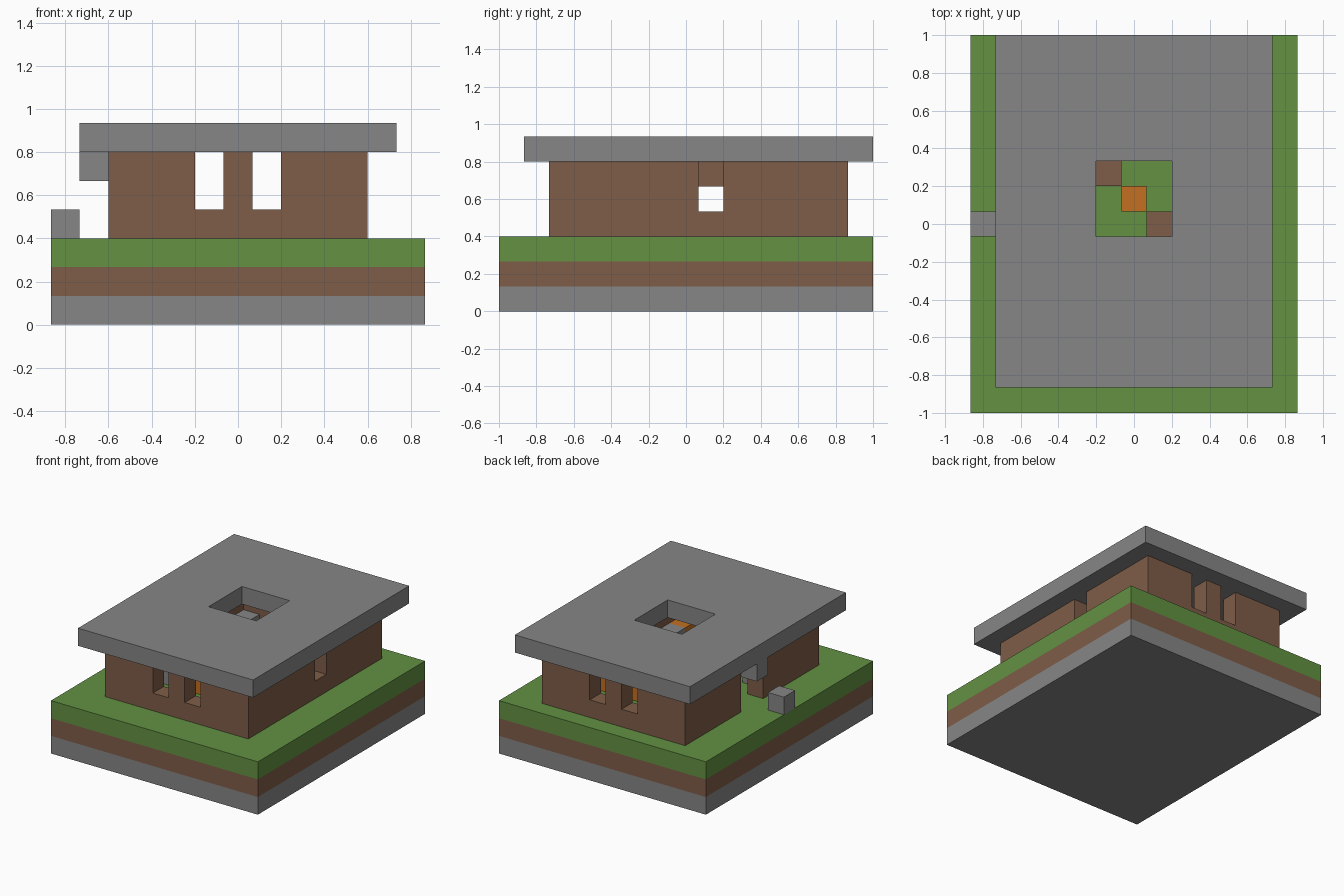
import bpy
import bmesh
from mathutils import Vector

cube = bpy.data.objects.get("Cube")
if cube:
    bpy.data.objects.remove(cube, do_unlink=True)

UNIT = 2 / 15                       # one block
CENTRE = Vector((6.5, 7.5, 0))      # plot centre in blocks


def make_material(name, rgb):
    mat = bpy.data.materials.new(name)
    mat.use_nodes = True
    mat.diffuse_color = (*rgb, 1)
    mat.node_tree.nodes["Principled BSDF"].inputs["Base Color"].default_value = (*rgb, 1)
    return mat


stone = make_material("stone_grey", (0.24, 0.24, 0.24))
earth = make_material("earth_brown", (0.21, 0.11, 0.065))
grass = make_material("grass_green", (0.125, 0.285, 0.055))
ember = make_material("ember_orange", (0.55, 0.16, 0.015))


def block(name, low, high, mat=None):
    """Box between two corners given in block units."""
    low, high = Vector(low), Vector(high)
    bm = bmesh.new()
    bmesh.ops.create_cube(bm, size=1)
    for v in bm.verts:
        corner = Vector(h if c > 0 else l for c, l, h in zip(v.co, low, high))
        v.co = (corner - CENTRE) * UNIT
    mesh = bpy.data.meshes.new(name)
    bm.to_mesh(mesh)
    bm.free()
    obj = bpy.data.objects.new(name, mesh)
    bpy.context.collection.objects.link(obj)
    if mat:
        mesh.materials.append(mat)
    return obj


def cut(target, low, high):
    """Carve a box out of the target."""
    cutter = block("cutter", low, high)
    cutter.hide_render = True
    mod = target.modifiers.new("opening", "BOOLEAN")
    mod.operation = "DIFFERENCE"
    mod.solver = "EXACT"
    mod.object = cutter
    bpy.context.view_layer.objects.active = target
    bpy.ops.object.modifier_apply(modifier=mod.name)
    bpy.data.objects.remove(cutter, do_unlink=True)


# Layered ground
for level, (name, mat) in enumerate((("stone_layer", stone), ("soil_layer", earth), ("grass_layer", grass))):
    block(name, (0, 0, level), (13, 15, level + 1), mat)

# House walls: hollow, with windows front and back, one side window and a doorway
walls = block("walls", (2, 2, 3), (11, 14, 6), earth)
cut(walls, (3, 3, 2), (10, 13, 7))
for x in (5, 7):
    cut(walls, (x, 1, 4), (x + 1, 15, 7))
cut(walls, (9.5, 8, 4), (12, 9, 7))
cut(walls, (1, 7, 2), (3.5, 9, 5))

# Flat roof with a smoke opening
roof = block("roof", (1, 1, 6), (12, 15, 7), stone)
cut(roof, (5, 7, 5), (8, 10, 8))

# Stones outside the doorway
block("door_canopy", (1, 8, 5), (2, 9, 6), stone)
block("path_stone", (0, 7, 3), (1, 8, 4), stone)

# Fire, stools and furniture standing on the grass
furniture = (
    ("fire", ember, ((6, 8),)),
    ("stool", earth, ((5, 9), (7, 7))),
    ("orange_box", ember, ((7, 10), (9, 10), (5, 5), (9, 3))),
    ("stone_box", stone, ((3, 5), (3, 12), (9, 4))),
)
for name, mat, cells in furniture:
    for x, y in cells:
        block(name, (x, y, 3), (x + 1, y + 1, 4), mat)
